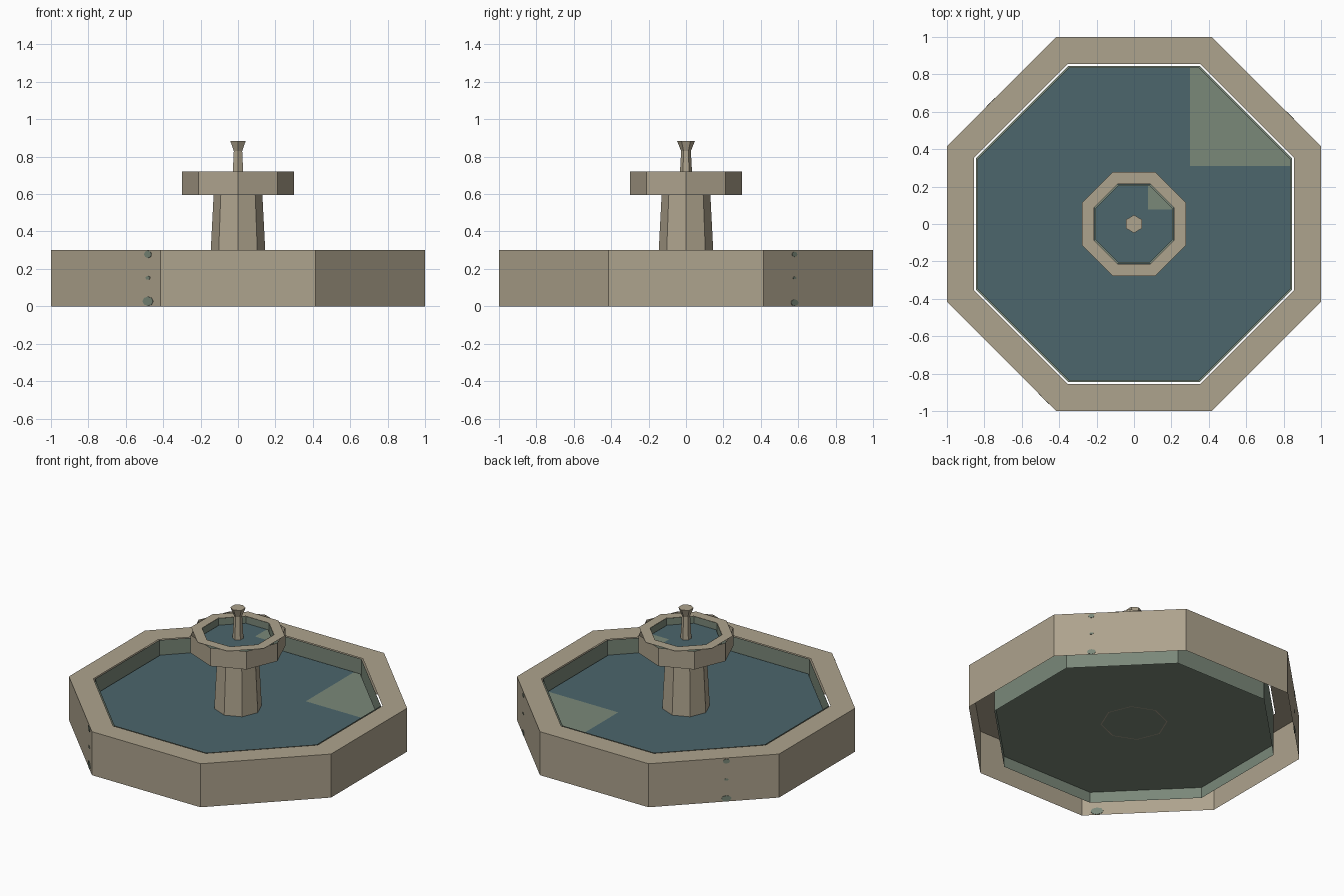
import bpy, bmesh
from math import pi, cos, sin, radians
from mathutils import Vector, Matrix

cube = bpy.data.objects.get("Cube")
if cube:
    bpy.data.objects.remove(cube, do_unlink=True)


def material(name, *srgb):
    lin = [((c / 255 + 0.055) / 1.055) ** 2.4 for c in srgb] + [1.0]
    m = bpy.data.materials.new(name)
    m.use_nodes = True
    m.diffuse_color = lin
    bsdf = m.node_tree.nodes["Principled BSDF"]
    bsdf.inputs["Base Color"].default_value = lin
    bsdf.inputs["Roughness"].default_value = 0.9
    return m


STONE = material("stone", 174, 163, 141)
MOSS = material("mossy_green", 122, 136, 121)
WATER = material("water_blue", 76, 102, 108)

FLAT = pi / 8                # turn that puts octagon sides square to the axes
TO_CORNER = 1 / cos(pi / 8)  # apothem to corner radius


def finish(name, bm, *mats):
    mesh = bpy.data.meshes.new(name)
    bm.to_mesh(mesh)
    bm.free()
    for m in mats:
        mesh.materials.append(m)
    ob = bpy.data.objects.new(name, mesh)
    bpy.context.collection.objects.link(ob)
    return ob


def loft(name, mat, profile, sides=8, turn=0.0, cap=False):
    """Faceted surface through (corner radius, height) rings, from low/outer up."""
    bm = bmesh.new()
    rings = []
    for r, z in profile:
        angles = [turn + 2 * pi * i / sides for i in range(sides)]
        rings.append([bm.verts.new((r * cos(a), r * sin(a), z)) for a in angles])
    for a, b in zip(rings, rings[1:]):
        for i in range(sides):
            j = (i + 1) % sides
            bm.faces.new((a[i], a[j], b[j], b[i]))
    if cap:
        bm.faces.new(rings[-1])
    return finish(name, bm, mat)


def water(name, apothem, z, px, py):
    """Octagonal water sheet with a mossy corner beyond x = px, y = py."""
    bm = bmesh.new()
    r = apothem * TO_CORNER
    bm.faces.new([bm.verts.new((r * cos(FLAT + i * pi / 4), r * sin(FLAT + i * pi / 4), z))
                  for i in range(8)])
    for co, no in (((px, 0, 0), (1, 0, 0)), ((0, py, 0), (0, 1, 0))):
        bmesh.ops.bisect_plane(bm, geom=bm.verts[:] + bm.edges[:] + bm.faces[:],
                               plane_co=co, plane_no=no)
    for f in bm.faces:
        c = f.calc_center_median()
        f.material_index = int(c.x > px and c.y > py)
    finish(name, bm, WATER, MOSS)


def moss_spot(name, azimuth, offset, z, width, height):
    """Thin plate through a diagonal side of the basin wall."""
    bm = bmesh.new()
    bmesh.ops.create_cone(bm, cap_ends=True, segments=8, radius1=0.5, radius2=0.5, depth=0.006)
    a = radians(azimuth)
    normal = Vector((cos(a), sin(a), 0))
    tangent = Vector((-sin(a), cos(a), 0))
    frame = Matrix((tangent, Vector((0, 0, 1)), normal)).transposed().to_4x4()
    place = Matrix.Translation(normal + tangent * offset + Vector((0, 0, z)))
    bm.transform(place @ frame @ Matrix.Diagonal((width, height, 1, 1)))
    finish(name, bm, MOSS)


# Large basin: open stone shell, green liner, floor and water
outer, inner, liner = TO_CORNER, 0.855 * TO_CORNER, 0.845 * TO_CORNER
loft("basin_wall", STONE, [(outer, 0), (outer, 0.3), (inner, 0.3)], turn=FLAT)
loft("basin_liner", MOSS, [(liner, 0.3), (liner, 0)], turn=FLAT)
loft("basin_floor", MOSS, [(liner, 0.075), (0.05, 0.075)], turn=FLAT, cap=True)
water("basin_water", 0.837, 0.2, 0.3, 0.31)

# Moss growing on three of the diagonal wall sides
for azimuth, offset, scale in ((225, 0.32, 1.0), (135, 0.08, 0.8), (45, -0.18, 0.7)):
    for level, z, w, h in (("low", 0.026, 0.08, 0.05), ("mid", 0.152, 0.036, 0.02),
                           ("high", 0.278, 0.056, 0.04)):
        height = h * scale
        if level == "low":
            z = height / 2 + 0.002
        moss_spot(f"moss_{level}_{azimuth}", azimuth, offset, z, w * scale, height)

# Pedestal with its footing
loft("pedestal_footing", STONE, [(0.21, 0.072), (0.203, 0.072)])
loft("pedestal", STONE, [(0.157, 0.08), (0.128, 0.64)], cap=True)

# Upper bowl: the wall corners lie on the axes, the rim sides face them
loft("bowl_wall", STONE, [(0.3, 0.595), (0.3, 0.72)])
loft("bowl_rim", STONE, [(0.3, 0.72), (0.213 * TO_CORNER, 0.72)], turn=FLAT)
bowl = 0.212 * TO_CORNER
loft("bowl_liner", MOSS, [(bowl, 0.72), (bowl, 0.6)], turn=FLAT)
loft("bowl_floor", MOSS, [(bowl, 0.625), (0.05, 0.625)], turn=FLAT, cap=True)
water("bowl_water", 0.206, 0.675, 0.075, 0.078)

# Six-sided spout with a flared tip
loft("spout", STONE, [(0.037, 0.63), (0.026, 0.83), (0.048, 0.885)],
     sides=6, turn=pi / 2, cap=True)
